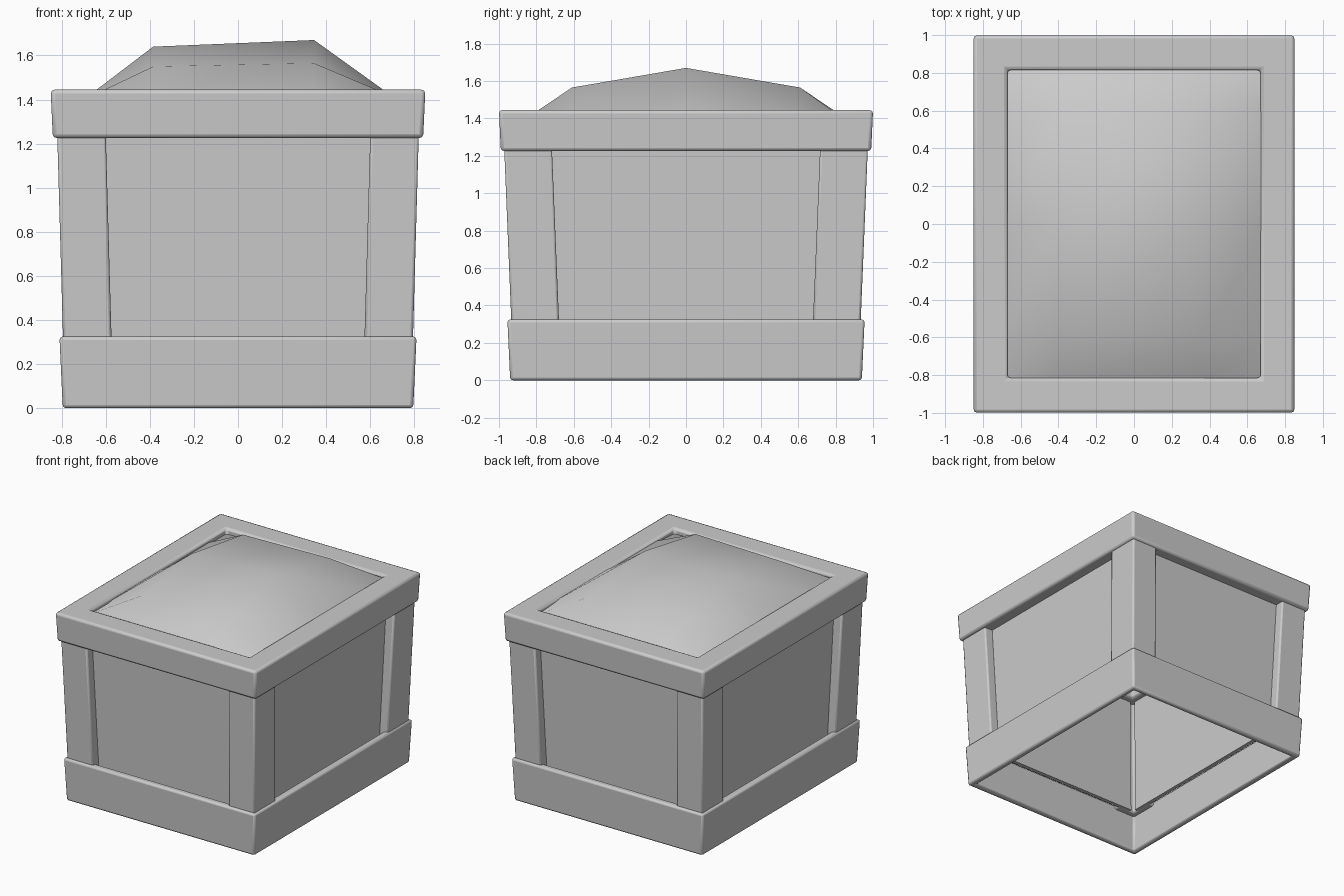
import bpy, bmesh

if "Cube" in bpy.data.objects:
    bpy.data.objects.remove(bpy.data.objects["Cube"])


def build(name, verts, faces, bevel=0.0, smooth=True):
    me = bpy.data.meshes.new(name)
    bm = bmesh.new()
    vs = [bm.verts.new(v) for v in verts]
    for f in faces:
        bm.faces.new([vs[i] for i in f])
    bmesh.ops.recalc_face_normals(bm, faces=bm.faces)
    bm.to_mesh(me)
    bm.free()
    ob = bpy.data.objects.new(name, me)
    bpy.context.collection.objects.link(ob)
    if bevel:
        m = ob.modifiers.new("bevel", "BEVEL")
        m.width, m.segments, m.limit_method = bevel, 2, "ANGLE"
    bpy.ops.object.select_all(action="DESELECT")
    ob.select_set(True)
    bpy.context.view_layer.objects.active = ob
    if smooth:
        bpy.ops.object.shade_smooth_by_angle(angle=0.7)
    return ob


def prism(name, low, high, z0, z1, bevel):
    """Closed solid between two matching outlines."""
    n = len(low)
    verts = [(x, y, z0) for x, y in low] + [(x, y, z1) for x, y in high]
    faces = [range(n), range(n, 2 * n)]
    faces += [(i, (i + 1) % n, n + (i + 1) % n, n + i) for i in range(n)]
    return build(name, verts, faces, bevel)


def frame(name, z0, z1, low, high, inner_low, inner_high, bevel):
    """Rectangular ring with slightly sloping sides."""
    verts = []
    for (hx, hy), z in ((low, z0), (high, z1), (inner_high, z1), (inner_low, z0)):
        verts += [(sx * hx, sy * hy, z) for sx, sy in ((-1, -1), (1, -1), (1, 1), (-1, 1))]
    faces = []
    for k in range(4):
        for i in range(4):
            a, b, j = 4 * k, 4 * ((k + 1) % 4), (i + 1) % 4
            faces.append((a + i, a + j, b + j, b + i))
    return build(name, verts, faces, bevel)


# base band and top rim
frame("base_band", 0, 0.325, (0.795, 0.94), (0.81, 0.955), (0.75, 0.895), (0.755, 0.90), 0.015)
frame("top_rim", 1.225, 1.445, (0.84, 0.99), (0.85, 1.0), (0.67, 0.815), (0.67, 0.815), 0.018)

# tapered body: half sizes at bottom and top
Z0, Z1 = 0.29, 1.24
LOW, HIGH = (0.793, 0.933), (0.82, 0.972)


def angle_profile(h, sx, sy, wx=0.22, wy=0.255, t=0.08):
    x, y = h
    pts = [(x, y), (x - wx, y), (x - wx, y - t), (x - t, y - t), (x - t, y - wy), (x, y - wy)]
    return [(sx * a, sy * b) for a, b in pts]


# L-shaped corner posts
for sx, sn in ((-1, "left"), (1, "right")):
    for sy, fn in ((-1, "front"), (1, "back")):
        prism(f"{fn}_{sn}_post", angle_profile(LOW, sx, sy), angle_profile(HIGH, sx, sy),
              Z0, Z1, 0.012)


# recessed wall panels
def strip(h, axis, s, recess=0.07, t=0.03):
    d = h[axis] - recess
    w = h[1 - axis] - 0.12
    pts = [(-w, d), (w, d), (w, d - t), (-w, d - t)]
    return [(a, s * b) if axis == 1 else (s * b, a) for a, b in pts]


for name, axis, s in (("front", 1, -1), ("back", 1, 1), ("left", 0, -1), ("right", 0, 1)):
    prism(f"{name}_panel", strip(LOW, axis, s), strip(HIGH, axis, s), Z0, Z1, 0)

# low-poly soil mound filling the top
xs = (-0.70, -0.385, 0.345, 0.70)
ys = (-0.84, -0.61, 0, 0.61, 0.84)
ridge = {0: (1.40, 1.64, 1.67, 1.415), 1: (1.40, 1.55, 1.565, 1.415), 2: (1.40, 1.41, 1.41, 1.40)}
verts = [(x, y, ridge[abs(j - 2)][i]) for j, y in enumerate(ys) for i, x in enumerate(xs)]
faces = [(4 * j + i, 4 * j + i + 1, 4 * j + i + 5, 4 * j + i + 4) for j in range(4) for i in range(3)]
mound = build("soil_mound", verts, faces, smooth=False)
if mound.data.polygons[0].normal.z < 0:
    mound.data.flip_normals()
bpy.ops.object.shade_smooth()
